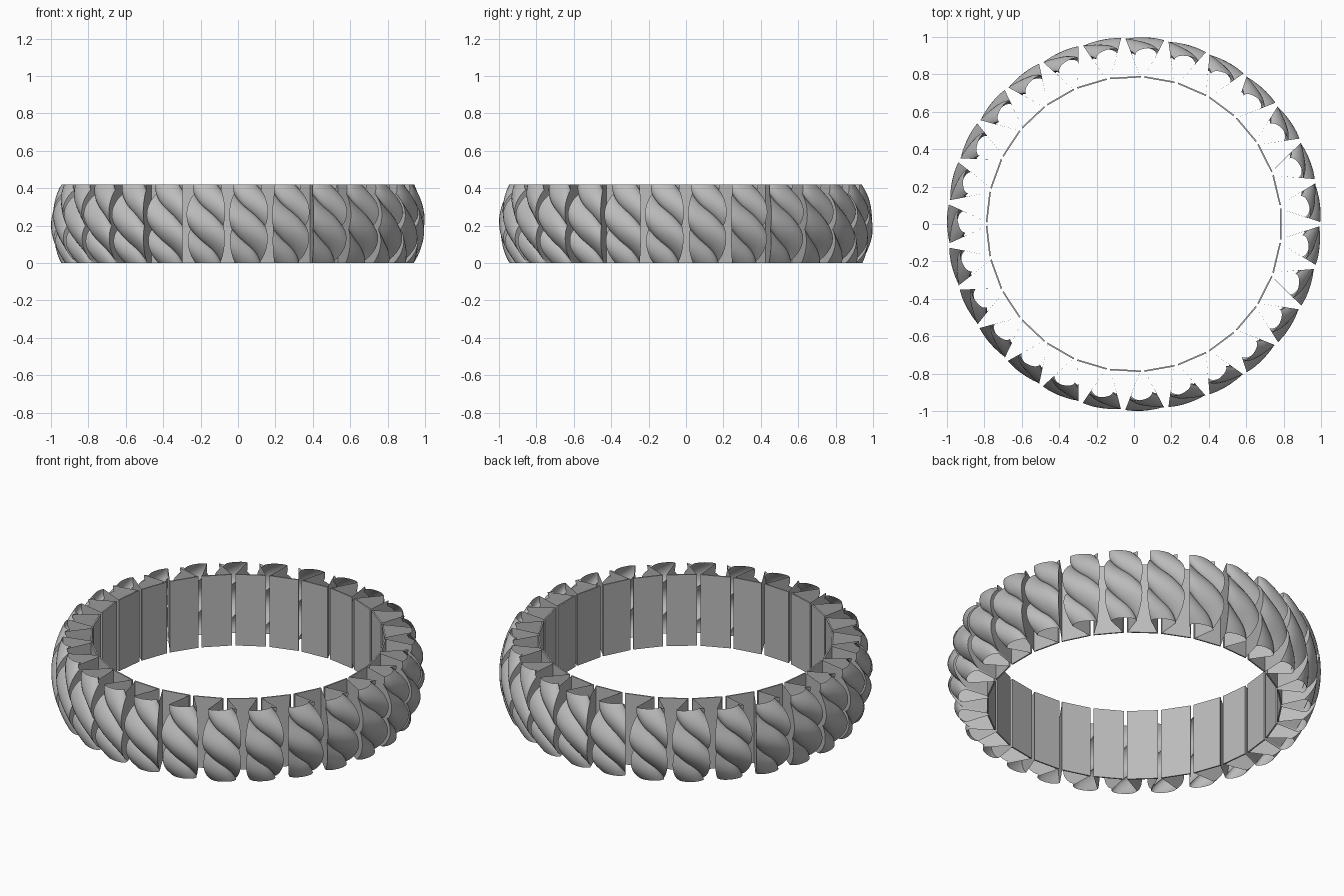
import bpy, bmesh, math
from mathutils import Vector

if "Cube" in bpy.data.objects:
    bpy.data.objects.remove(bpy.data.objects["Cube"])

COUNT = 27                      # links around the ring
STEP = 2 * math.pi / COUNT
HEIGHT = 0.42
INNER = 0.78                    # distance of the flat inner plates
PITCH, DROP, START = 0.19, 0.17, 0.37   # spacing, fall and start of the twisted grooves
GROOVE = 0.04
ROWS, COLS = 12, 16

grey = bpy.data.materials.new("plain grey")
grey.use_nodes = True
colour = (0.5, 0.5, 0.5, 1)
grey.diffuse_color = colour
grey.node_tree.nodes["Principled BSDF"].inputs["Base Color"].default_value = colour


def half_width(depth):
    """Half width of a link, widening outward from the narrow inner slit."""
    return 0.009 + (depth - INNER) / (1 - INNER) * 0.1


def link_point(s, z, p):
    """Point on the twisted, barrel-shaped outer face; p is the phase within a strand."""
    belly = 1 - 0.055 * ((z - HEIGHT / 2) / (HEIGHT / 2)) ** 2
    radius = belly - GROOVE * (1 - math.sin(math.pi * p) ** 0.65)
    depth = radius * math.cos(s * STEP * 0.46)
    return Vector((depth, s * half_width(depth), z))


def finish(bm, name):
    bmesh.ops.remove_doubles(bm, verts=bm.verts, dist=0.00001)
    bmesh.ops.recalc_face_normals(bm, faces=bm.faces)
    mesh = bpy.data.meshes.new(name)
    bm.to_mesh(mesh)
    bm.free()
    mesh.materials.append(grey)
    mesh.shade_smooth()
    mesh.set_sharp_from_angle(angle=math.radians(35))
    return mesh


def link_mesh():
    """Hollow link: twisted outer face and two flat walls meeting near the inside."""
    bm = bmesh.new()
    grid = []
    for strand in range(-2, 3):
        for i in range(ROWS + (strand == 2)):
            # rows crowd toward the grooves so the creases stay crisp
            p = (1 - math.cos(math.pi * i / ROWS)) / 2
            row = []
            for c in range(COLS + 1):
                t = c / COLS
                fall = DROP * (t + 0.03 * math.sin(2 * math.pi * t))
                z = START + (strand + p) * PITCH - fall
                row.append(link_point(2 * t - 1, z, p))
            # inner ends of both walls
            for end, side in ((0, -1), (len(row) + 1, 1)):
                z = row[0].z if side < 0 else row[-1].z
                row.insert(end, Vector((INNER + 0.004, side * 0.009, z)))
            grid.append([bm.verts.new(v) for v in row])
    for a, b in zip(grid, grid[1:]):
        for c in range(len(a) - 1):
            bm.faces.new((a[c], a[c + 1], b[c + 1], b[c]))
    # trim flat at the top and bottom
    for z, way in ((0, -1), (HEIGHT, 1)):
        bmesh.ops.bisect_plane(bm, geom=bm.verts[:] + bm.edges[:] + bm.faces[:],
                               plane_co=(0, 0, z), plane_no=(0, 0, way), clear_outer=True)
    return finish(bm, "twisted_link")


def plate_mesh():
    """Thin flat plate lining the inside of the ring."""
    bm = bmesh.new()
    bmesh.ops.create_cube(bm, size=1)
    for v in bm.verts:
        v.co = (INNER + 0.004 + v.co.x * 0.008, v.co.y * 0.164, (v.co.z + 0.5) * HEIGHT)
    return finish(bm, "inner_plate")


# Repeat links and plates around the ring
link, plate = link_mesh(), plate_mesh()
for i in range(COUNT):
    for name, mesh, offset in (("twisted_link", link, 0.5), ("inner_plate", plate, 0)):
        obj = bpy.data.objects.new(f"{name}_{i + 1}", mesh)
        obj.rotation_euler.z = (i + offset) * STEP
        bpy.context.collection.objects.link(obj)
